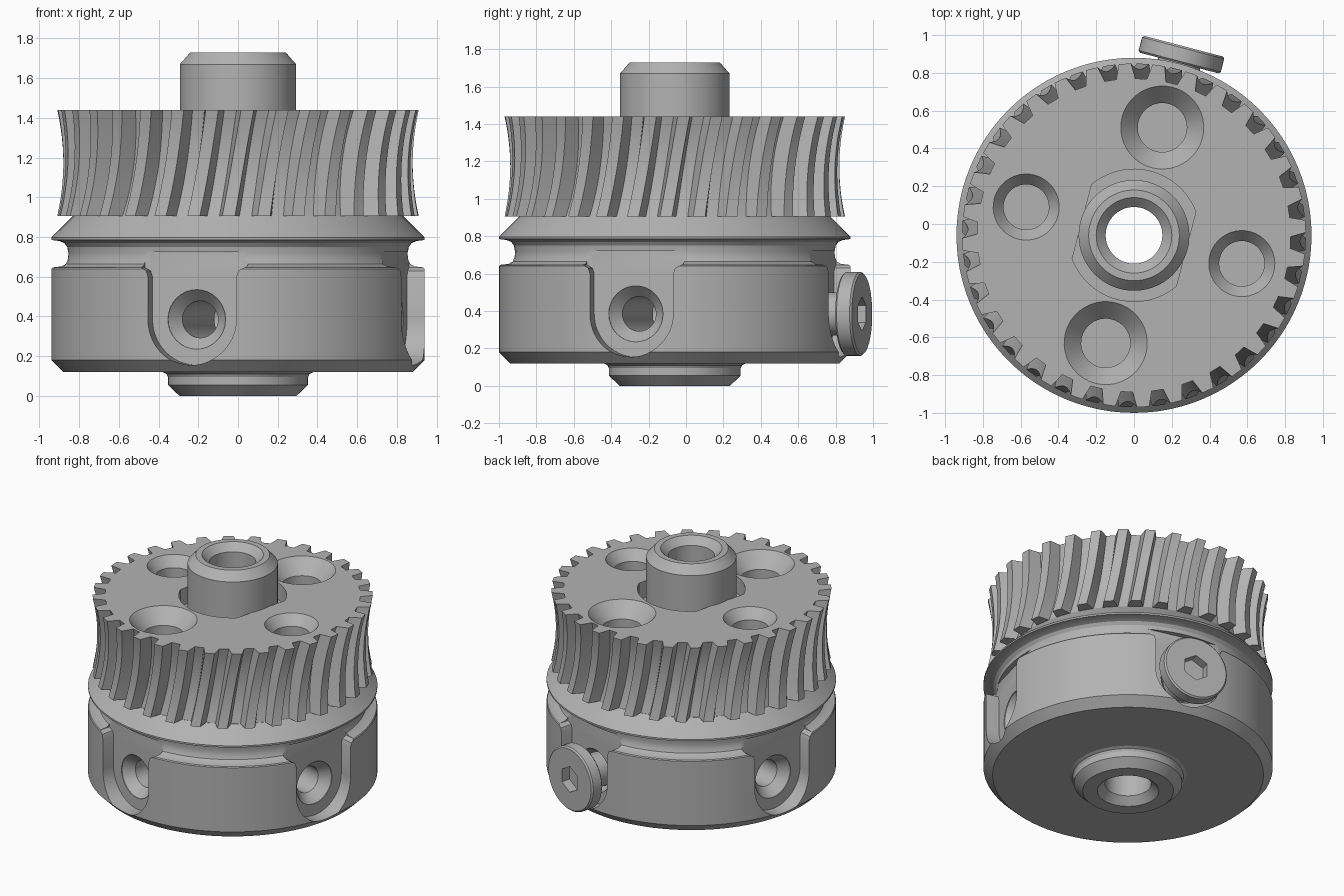
import bpy, bmesh, math
from mathutils import Matrix, Vector

if "Cube" in bpy.data.objects:
    bpy.data.objects.remove(bpy.data.objects["Cube"])

CENTRE = Matrix.Translation((0, -0.06, 0))
TILT = math.radians(-14.7)      # all side features share this turn
SCREW_Z = 0.385

steel = bpy.data.materials.new("steel_grey")
steel.diffuse_color = (0.45, 0.45, 0.45, 1)
steel.use_nodes = True
steel.node_tree.nodes["Principled BSDF"].inputs["Base Color"].default_value = steel.diffuse_color


def rings_to_object(name, rings, matrix, closed):
    """Skin a list of equal point rings; closed joins last to first, else caps them."""
    bm = bmesh.new()
    vs = [[bm.verts.new(matrix @ Vector(p)) for p in ring] for ring in rings]
    n = len(vs[0])
    pairs = list(zip(vs, vs[1:])) + ([(vs[-1], vs[0])] if closed else [])
    for a, b in pairs:
        for i in range(n):
            j = (i + 1) % n
            bm.faces.new((a[i], a[j], b[j], b[i]))
    if not closed:
        bm.faces.new(vs[0][::-1])
        bm.faces.new(vs[-1])
    bmesh.ops.recalc_face_normals(bm, faces=bm.faces)
    mesh = bpy.data.meshes.new(name)
    bm.to_mesh(mesh)
    bm.free()
    mesh.materials.append(steel)
    ob = bpy.data.objects.new(name, mesh)
    bpy.context.collection.objects.link(ob)
    return ob


def lathe(name, profile, matrix=CENTRE, closed=False, n=96):
    rings = [[(r * math.cos(2 * math.pi * i / n), r * math.sin(2 * math.pi * i / n), z)
              for i in range(n)] for r, z in profile]
    return rings_to_object(name, rings, matrix, closed)


def prism(name, outline, z0, z1, matrix):
    return rings_to_object(name, [[(x, y, z) for x, y in outline] for z in (z0, z1)],
                           matrix, False)


def cut(ob, cutters):
    for c in cutters:
        c.hide_render = True
        m = ob.modifiers.new("cut", 'BOOLEAN')
        m.operation, m.solver, m.object = 'DIFFERENCE', 'EXACT', c
        bpy.context.view_layer.objects.active = ob
        bpy.ops.object.modifier_apply(modifier=m.name)
        bpy.data.objects.remove(c)


def radial(k):
    """Frame at screw height whose z axis points outward, x axis points down."""
    return (CENTRE @ Matrix.Translation((0, 0, SCREW_Z))
            @ Matrix.Rotation(TILT + k * math.pi / 2, 4, 'Z')
            @ Matrix.Rotation(math.pi / 2, 4, 'Y'))


# Drum with lower boss, rounded groove, rim and cone
drum = lathe("drum", [
    (0.15, 0.05), (0.20, 0.0), (0.295, 0.0), (0.352, 0.055), (0.352, 0.095),
    (0.36, 0.11), (0.38, 0.12), (0.88, 0.12), (0.94, 0.18), (0.94, 0.64),
    (0.935, 0.647), (0.89, 0.652), (0.868, 0.665), (0.857, 0.69), (0.855, 0.72),
    (0.86, 0.75), (0.875, 0.77), (0.90, 0.78), (0.94, 0.785), (0.94, 0.797),
    (0.832, 0.905), (0.7, 0.905), (0.7, 0.93), (0.15, 0.93)], closed=True)

# Four flat pockets with countersunk screw holes
pocket = [(0.23 * math.sin(a), 0.23 * math.cos(a))
          for a in [math.pi * i / 24 for i in range(25)]]
pocket += [(-0.215, -0.23), (-0.245, -0.24), (-0.262, -0.27), (-0.34, -0.27),
           (-0.34, 0.27), (-0.262, 0.27), (-0.245, 0.24), (-0.215, 0.23)]
cutters = []
for k in range(4):
    cutters.append(prism("pocket_cutter", pocket, 0.82, 1.1, radial(k)))
    cutters.append(lathe("hole_cutter", [(0.093, 0.12), (0.093, 0.75), (0.15, 0.815),
                                         (0.15, 0.85)], radial(k), n=32))
cut(drum, cutters)

# Worm wheel: throated, twisted teeth
TEETH, STEPS = 32, 12
Z0, Z1 = 0.905, 1.44
SHAPE = [(-0.31, 0), (-0.25, 0.45), (-0.18, 1), (0.18, 1), (0.25, 0.45), (0.31, 0)]
rings = []
for s in range(STEPS + 1):
    t = 2 * s / STEPS - 1
    dip = 1 - t * t
    tip, root = 0.91 - 0.03 * dip, 0.83 - 0.04 * dip
    twist = math.radians(3.0) * t
    ring = []
    for i in range(TEETH):
        for f, h in SHAPE:
            a = (i + f) * 2 * math.pi / TEETH + twist
            r = root + (tip - root) * h
            ring.append((r * math.cos(a), r * math.sin(a), Z0 + (Z1 - Z0) * s / STEPS))
    rings.append(ring)
wheel = rings_to_object("worm_wheel", rings, CENTRE, False)

# Double-flat recess round the hub, hub clearance and four countersunk holes
spin = CENTRE @ Matrix.Rotation(TILT, 4, 'Z')
half = math.acos(0.285 / 0.35)
arc = [half + (math.pi - 2 * half) * i / 24 for i in range(25)]
recess = [(0.35 * math.cos(a + o), 0.35 * math.sin(a + o)) for o in (0, math.pi) for a in arc]
cutters = [prism("recess_cutter", recess, 1.32, 1.6, spin),
           lathe("clearance_cutter", [(0.27, 0.8), (0.27, 1.6)])]
for k in range(4):
    rim, bore, depth = ((0.175, 0.12, 0.07), (0.22, 0.13, 0.10))[k % 2]
    m = spin @ Matrix.Rotation(k * math.pi / 2, 4, 'Z') @ Matrix.Translation((0.59, 0, Z1))
    cutters.append(lathe("countersink_cutter", [(bore, -0.22), (bore, -depth), (rim, 0),
                                                (rim, 0.1)], m, n=40))
cut(wheel, cutters)

# Hub with chamfered rim and bore
hub = lathe("hub", [(0.15, 0.92), (0.293, 0.92), (0.293, 1.67), (0.24, 1.73),
                    (0.20, 1.73), (0.15, 1.68)], closed=True)

# Back screw: shank and flat head with hexagon socket
screw = lathe("screw", [(0.115, 0.55), (0.115, 0.943), (0.215, 0.943), (0.225, 0.953),
                        (0.225, 1.025), (0.215, 1.035)], radial(1), n=48)
hexagon = [(0.092 * math.cos(i * math.pi / 3), 0.092 * math.sin(i * math.pi / 3))
           for i in range(6)]
cut(screw, [prism("socket_cutter", hexagon, 0.97, 1.1, radial(1))])

# Smooth the round surfaces, keep machined edges crisp
for ob in (drum, wheel, hub, screw):
    bpy.ops.object.select_all(action='DESELECT')
    ob.select_set(True)
    bpy.context.view_layer.objects.active = ob
    bpy.ops.object.shade_smooth_by_angle(angle=math.radians(25))
